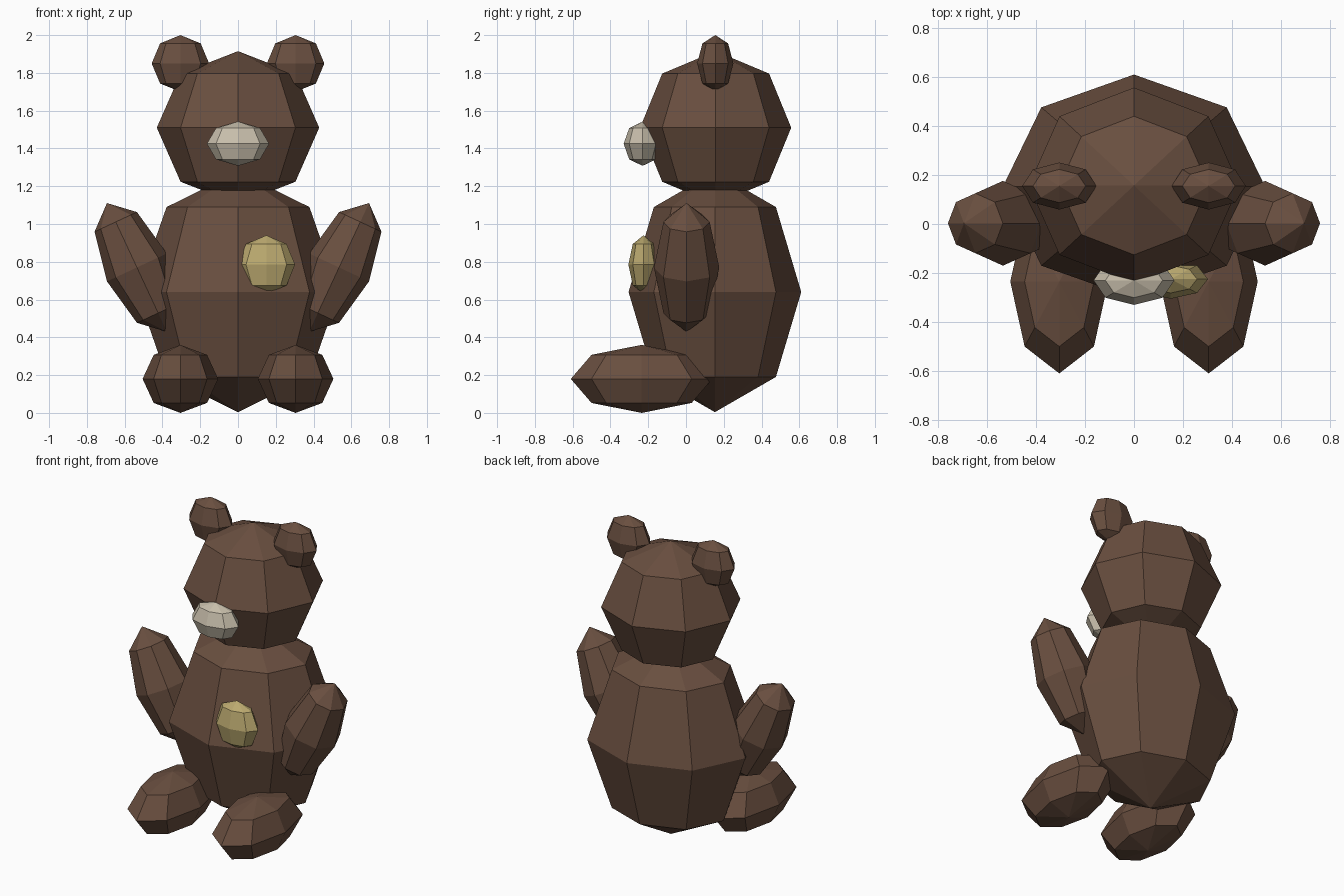
import bpy
import bmesh
import math
from mathutils import Matrix, Vector

if "Cube" in bpy.data.objects:
    bpy.data.objects.remove(bpy.data.objects["Cube"])


def material(name, color):
    m = bpy.data.materials.new(name)
    m.diffuse_color = (*color, 1.0)
    m.use_nodes = True
    m.node_tree.nodes["Principled BSDF"].inputs["Base Color"].default_value = m.diffuse_color
    return m


BROWN = material("brown fur", (0.141, 0.077, 0.050))
CREAM = material("pale muzzle", (0.58, 0.52, 0.41))
YELLOW = material("straw yellow", (0.50, 0.40, 0.16))


def ball(name, center, radii, mat, tilt=0.0):
    """Eight-sided, four-ring ellipsoid, tilted about the y axis."""
    bm = bmesh.new()
    bmesh.ops.create_uvsphere(bm, u_segments=8, v_segments=4, radius=1.0)
    place = (Matrix.Translation(Vector(center))
             @ Matrix.Rotation(math.radians(tilt), 4, 'Y')
             @ Matrix.Diagonal((*radii, 1.0)))
    bm.transform(place)
    mesh = bpy.data.meshes.new(name)
    bm.to_mesh(mesh)
    bm.free()
    mesh.materials.append(mat)
    obj = bpy.data.objects.new(name, mesh)
    bpy.context.collection.objects.link(obj)
    return obj


# Trunk and head
ball("body", (0, 0.153, 0.64), (0.535, 0.457, 0.636), BROWN)
ball("head", (0, 0.157, 1.51), (0.43, 0.40, 0.405), BROWN)

# Muzzle and the off-centre chest patch
ball("muzzle", (0, -0.23, 1.425), (0.165, 0.10, 0.117), CREAM)
ball("chest_patch", (0.15, -0.225, 0.785), (0.152, 0.08, 0.155), YELLOW)

# Paired limbs and ears
for side, s in (("right", 1), ("left", -1)):
    ball(side + "_ear", (s * 0.305, 0.155, 1.85), (0.152, 0.096, 0.15), BROWN)
    ball(side + "_arm", (s * 0.535, 0.003, 0.77), (0.175, 0.173, 0.376), BROWN, s * 25)
    ball(side + "_foot", (s * 0.305, -0.235, 0.18), (0.20, 0.375, 0.18), BROWN)
